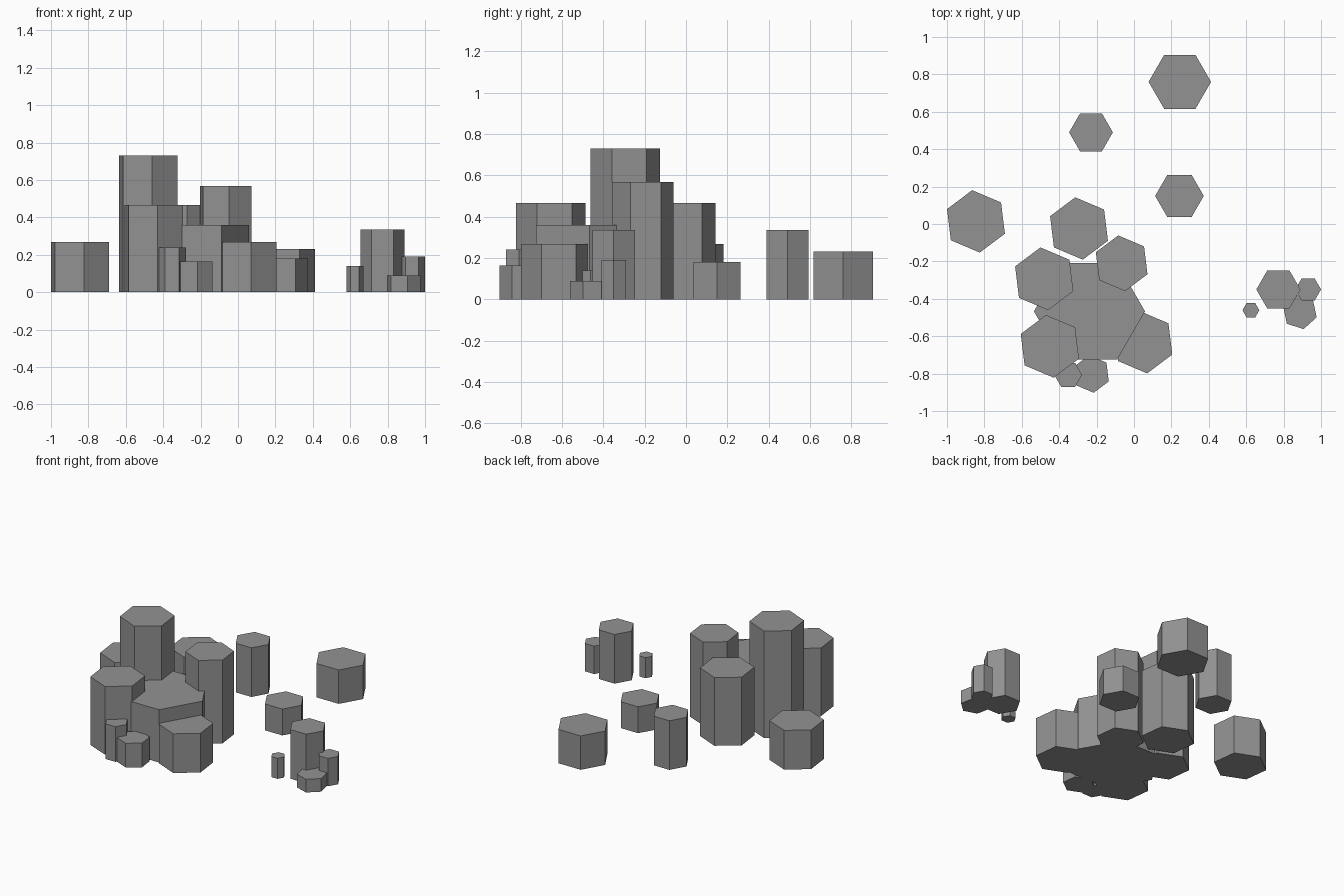
import bpy
import math

stone = bpy.data.materials.new("dark_stone")
stone.diffuse_color = (0.29, 0.29, 0.29, 1)


def column(name, x, y, radius, height, turn=0):
    """Closed hexagonal prism standing on the ground."""
    bpy.ops.mesh.primitive_cylinder_add(
        vertices=6, radius=radius, depth=height,
        location=(x, y, height / 2), rotation=(0, 0, math.radians(turn + 30)))
    obj = bpy.context.object
    obj.name = name
    obj.data.materials.append(stone)


TILT = 37  # shared turn of the twisted columns

groups = {
    # main cluster of fused basalt columns
    "cluster_column": [
        (-0.238, -0.467, 0.297, 0.36, 0),
        (-0.480, -0.293, 0.169, 0.73, TILT),
        (-0.066, -0.210, 0.150, 0.568, TILT),
        (-0.294, -0.024, 0.168, 0.465, TILT),
        (-0.450, -0.654, 0.169, 0.465, TILT),
        (0.050, -0.632, 0.168, 0.267, TILT),
        (-0.228, -0.802, 0.101, 0.165, TILT),
        (-0.352, -0.807, 0.074, 0.24, 0),
    ],
    # free-standing columns
    "lone_column": [
        (-0.845, 0.014, 0.168, 0.267, TILT),
        (0.245, 0.760, 0.167, 0.231, 0),
        (-0.230, 0.490, 0.117, 0.335, 0),
        (0.243, 0.150, 0.130, 0.18, 0),
    ],
    # small side cluster
    "side_column": [
        (0.772, -0.350, 0.118, 0.335, 0),
        (0.931, -0.350, 0.069, 0.19, 0),
        (0.887, -0.470, 0.094, 0.09, 42),
        (0.625, -0.461, 0.045, 0.14, 0),
    ],
}

for group, columns in groups.items():
    for i, (x, y, r, h, turn) in enumerate(columns, 1):
        column(f"{group}_{i}", x, y, r, h, turn)
